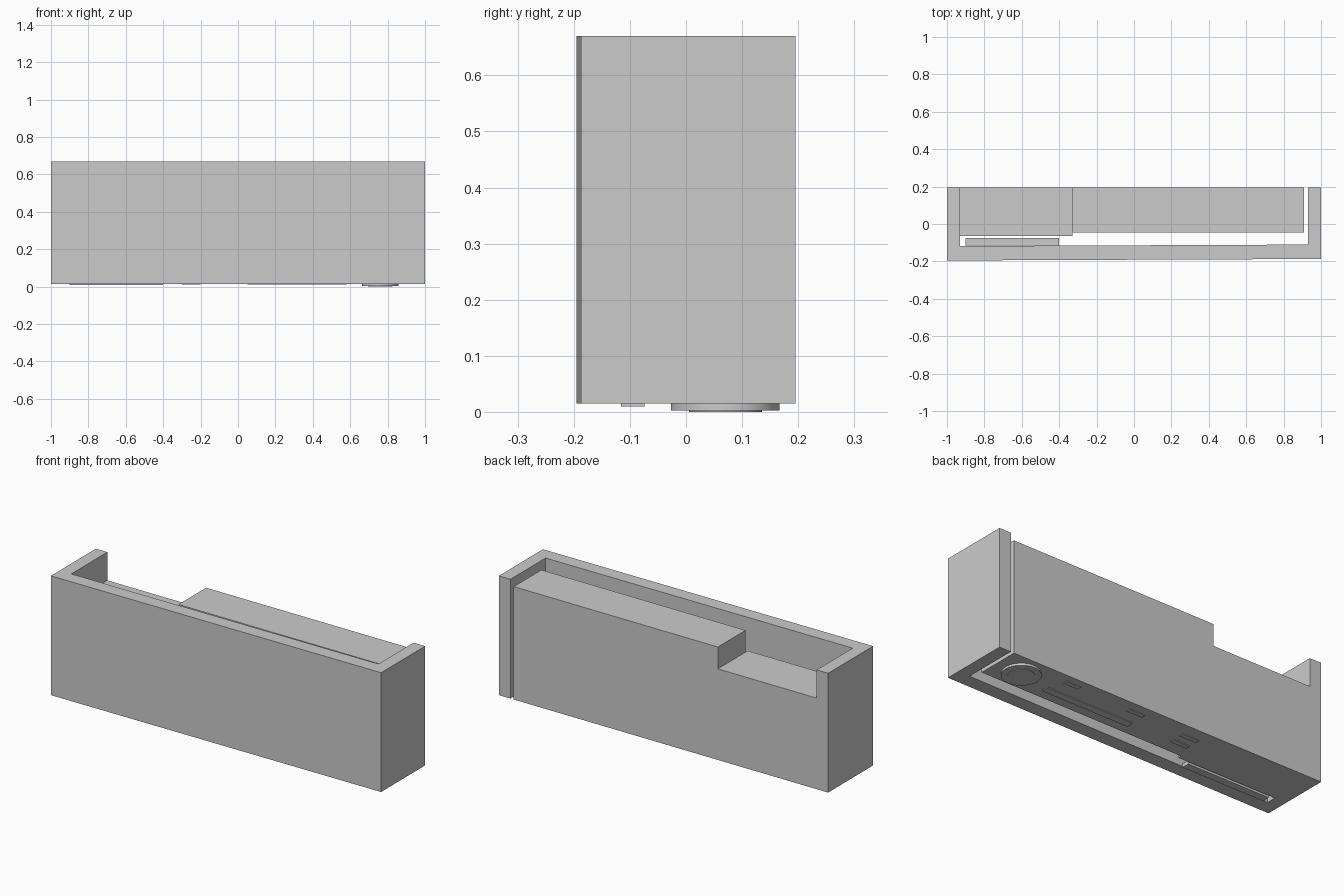
import bpy
import bmesh

if "Cube" in bpy.data.objects:
    bpy.data.objects.remove(bpy.data.objects["Cube"], do_unlink=True)

BASE, TOP, BACK = 0.015, 0.67, 0.195


def prism(name, outline, z0, z1):
    """Extrude a plan outline between two heights."""
    bm = bmesh.new()
    face = bm.faces.new([bm.verts.new((x, y, z0)) for x, y in outline])
    grown = bmesh.ops.extrude_face_region(bm, geom=[face])["geom"]
    for v in grown:
        if isinstance(v, bmesh.types.BMVert):
            v.co.z = z1
    bmesh.ops.recalc_face_normals(bm, faces=bm.faces)
    mesh = bpy.data.meshes.new(name)
    bm.to_mesh(mesh)
    bm.free()
    obj = bpy.data.objects.new(name, mesh)
    bpy.context.collection.objects.link(obj)
    return obj


def block(name, x0, x1, y0, y1, z0, z1):
    return prism(name, [(x0, y0), (x1, y0), (x1, y1), (x0, y1)], z0, z1)


def disc(name, x, y, radius, z0, z1):
    bpy.ops.mesh.primitive_cylinder_add(
        vertices=48, radius=radius, depth=z1 - z0, location=(x, y, (z0 + z1) / 2))
    obj = bpy.context.object
    obj.name = name
    bpy.ops.object.shade_smooth_by_angle()


# U-shaped outer cover, open at the back, top and bottom
prism("outer_cover", [
    (-1, BACK), (-1, -0.195), (1, -0.187), (1, BACK),
    (0.93, BACK), (0.93, -0.11), (-0.93, -0.118), (-0.93, BACK)], BASE, TOP)

# Stepped inner body
block("tall_body", -0.33, 0.91, -0.045, BACK, BASE, 0.635)
block("low_body", -0.93, -0.33, -0.065, BACK, BASE, 0.515)

# Thin bar in the slot behind the front wall
block("slot_bar", -0.9, -0.4, -0.116, -0.074, 0.01, 0.03)

# Round foot with a smaller raised centre
disc("round_foot", 0.76, 0.07, 0.097, 0.003, 0.02)
disc("foot_centre", 0.76, 0.07, 0.065, 0, 0.004)

# Shallow plates on the underside
plates = {
    "long_plate": (0.05, 0.58, 0.01, 0.05),
    "back_tab": (0.46, 0.55, 0.13, 0.155),
    "middle_tab": (0.05, 0.15, 0.12, 0.145),
    "inner_tab": (-0.3, -0.2, 0.03, 0.055),
    "outer_tab": (-0.3, -0.2, 0.1, 0.125),
}
for name, bounds in plates.items():
    block(name, *bounds, 0.011, 0.017)
